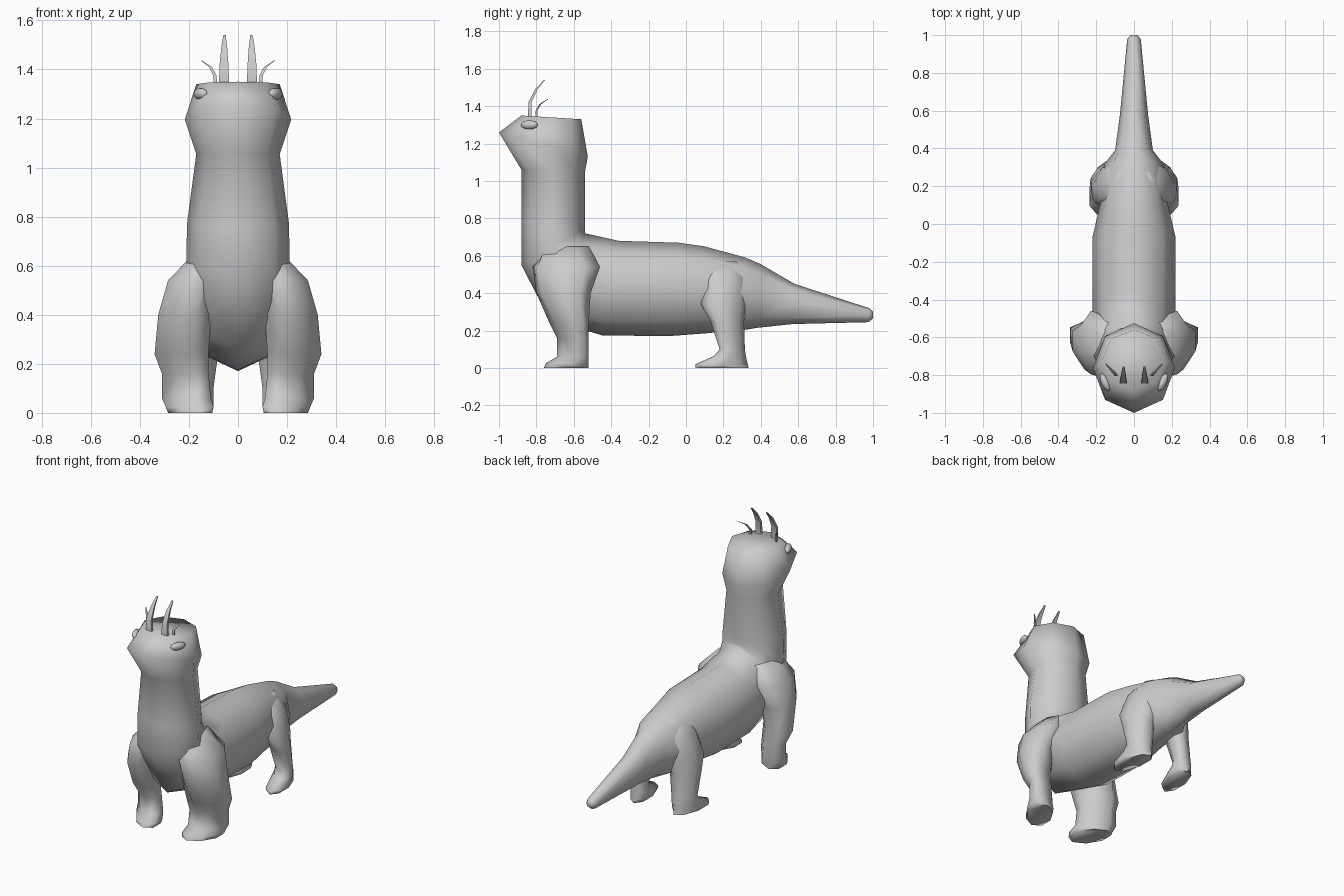
import bpy, bmesh, math
from mathutils import Vector

if "Cube" in bpy.data.objects:
    bpy.data.objects.remove(bpy.data.objects["Cube"])

grey = bpy.data.materials.new("grey skin")
grey.diffuse_color = (0.6, 0.6, 0.6, 1)
grey.use_nodes = True
grey.node_tree.nodes["Principled BSDF"].inputs["Base Color"].default_value = grey.diffuse_color


def loft(name, rings, mirror=False, angle=180):
    """Skin a list of vertex rings, cap both ends, smooth the result."""
    bm = bmesh.new()
    loops = [[bm.verts.new(p) for p in ring] for ring in rings]
    n = len(loops[0])
    for a, b in zip(loops, loops[1:]):
        for i in range(n):
            j = (i + 1) % n
            bm.faces.new((a[i], a[j], b[j], b[i]))
    bm.faces.new(loops[0][::-1])
    bm.faces.new(loops[-1])
    bmesh.ops.recalc_face_normals(bm, faces=bm.faces)
    me = bpy.data.meshes.new(name)
    bm.to_mesh(me)
    bm.free()
    ob = bpy.data.objects.new(name, me)
    bpy.context.collection.objects.link(ob)
    me.materials.append(grey)
    finish(ob, mirror, angle)
    return ob


def finish(ob, mirror, angle):
    bpy.ops.object.select_all(action='DESELECT')
    ob.select_set(True)
    bpy.context.view_layer.objects.active = ob
    if angle == 180:
        bpy.ops.object.shade_smooth()
    else:
        bpy.ops.object.shade_smooth_by_angle(angle=math.radians(angle))
    if mirror:
        ob.modifiers.new("mirror", 'MIRROR')


def profile_ring(low, high, half_width, n=8):
    """Ellipse spanning two points of the side profile."""
    lo, hi = Vector((0, *low)), Vector((0, *high))
    mid, axis = (lo + hi) / 2, (hi - lo) / 2
    return [mid + axis * math.cos(t) + Vector((half_width * math.sin(t), 0, 0))
            for t in (2 * math.pi * i / n for i in range(n))]


def leg_ring(z, x0, x1, y0, y1, skew=0, n=8):
    """Horizontal octagon filling a rectangle, leaning to one diagonal by skew degrees."""
    turns = [2 * math.pi * (i + 0.5) / n for i in range(n)]
    us = [math.cos(t) for t in turns]
    vs = [math.sin(t + math.radians(skew)) for t in turns]
    return [((x0 + x1) / 2 + (x1 - x0) / 2 * u / max(us),
             (y0 + y1) / 2 + (y1 - y0) / 2 * v / max(vs), z) for u, v in zip(us, vs)]


# tail, trunk, neck and head as one continuous skin
body = [
    ((1.00, 0.265), (1.00, 0.30), 0.02),
    ((0.975, 0.245), (0.98, 0.32), 0.036),
    ((0.57, 0.235), (0.58, 0.45), 0.075),
    ((0.38, 0.215), (0.40, 0.555), 0.10),
    ((0.32, 0.205), (0.32, 0.59), 0.155),
    ((0.10, 0.185), (0.10, 0.65), 0.18),
    ((-0.10, 0.17), (-0.04, 0.67), 0.22),
    ((-0.45, 0.175), (-0.36, 0.68), 0.22),
    ((-0.73, 0.26), (-0.54, 0.72), 0.215),
    ((-0.88, 0.55), (-0.54, 0.745), 0.21),
    ((-0.88, 0.76), (-0.54, 0.78), 0.208),
    ((-0.88, 1.06), (-0.54, 1.05), 0.17),
    ((-1.00, 1.26), (-0.525, 1.13), 0.217),
    ((-0.88, 1.35), (-0.56, 1.33), 0.17),
]
loft("body", [profile_ring(*s) for s in body])

# front legs, shoulder to paw
loft("front_legs", [leg_ring(*s) for s in [
    (0.65, 0.06, 0.18, -0.75, -0.52),
    (0.54, 0.09, 0.285, -0.82, -0.46, 10),
    (0.40, 0.11, 0.325, -0.80, -0.51, 15),
    (0.24, 0.12, 0.34, -0.73, -0.52, 25),
    (0.16, 0.12, 0.31, -0.69, -0.52, 30),
    (0.06, 0.11, 0.31, -0.69, -0.52, 30),
    (0.025, 0.10, 0.295, -0.75, -0.52, 25),
    (0.00, 0.105, 0.285, -0.76, -0.52, 25)]], True, 80)

# hind legs, hip to paw
loft("hind_legs", [leg_ring(*s) for s in [
    (0.57, 0.02, 0.10, 0.12, 0.27),
    (0.48, 0.04, 0.17, 0.09, 0.32, -10),
    (0.34, 0.06, 0.215, 0.08, 0.33, -20),
    (0.25, 0.08, 0.225, 0.13, 0.31, -20),
    (0.10, 0.10, 0.225, 0.18, 0.315, -20),
    (0.065, 0.10, 0.23, 0.15, 0.32, -20),
    (0.02, 0.10, 0.235, 0.05, 0.33, -20),
    (0.00, 0.11, 0.23, 0.05, 0.335, -20)]], True, 80)


# curved horns and thin feelers: centre point, half width, half depth
def spike(name, points):
    loft(name, [[(x + sx * w, y + sy * d, z)
                 for sx, sy in ((-1, -1), (1, -1), (1, 1), (-1, 1))]
                for x, y, z, w, d in points], True, 30)


spike("horns", [
    (0.057, -0.835, 1.33, 0.021, 0.009),
    (0.057, -0.835, 1.42, 0.018, 0.008),
    (0.056, -0.80, 1.49, 0.012, 0.007),
    (0.055, -0.757, 1.54, 0.005, 0.003)])
spike("feelers", [
    (0.093, -0.80, 1.33, 0.007, 0.005),
    (0.094, -0.80, 1.375, 0.007, 0.005),
    (0.112, -0.78, 1.41, 0.006, 0.005),
    (0.15, -0.74, 1.437, 0.002, 0.002)])

# eyes
bm = bmesh.new()
bmesh.ops.create_uvsphere(bm, u_segments=16, v_segments=8, radius=1)
me = bpy.data.meshes.new("eyes")
bmesh.ops.scale(bm, verts=bm.verts, vec=(0.022, 0.05, 0.024))
turn = math.radians(-25)
for v in bm.verts:
    x, y, z = v.co
    v.co = (0.152 + x * math.cos(turn) - y * math.sin(turn),
            -0.838 + x * math.sin(turn) + y * math.cos(turn), 1.30 + z)
bm.to_mesh(me)
bm.free()
me.materials.append(grey)
eyes = bpy.data.objects.new("eyes", me)
bpy.context.collection.objects.link(eyes)
finish(eyes, True, 180)
